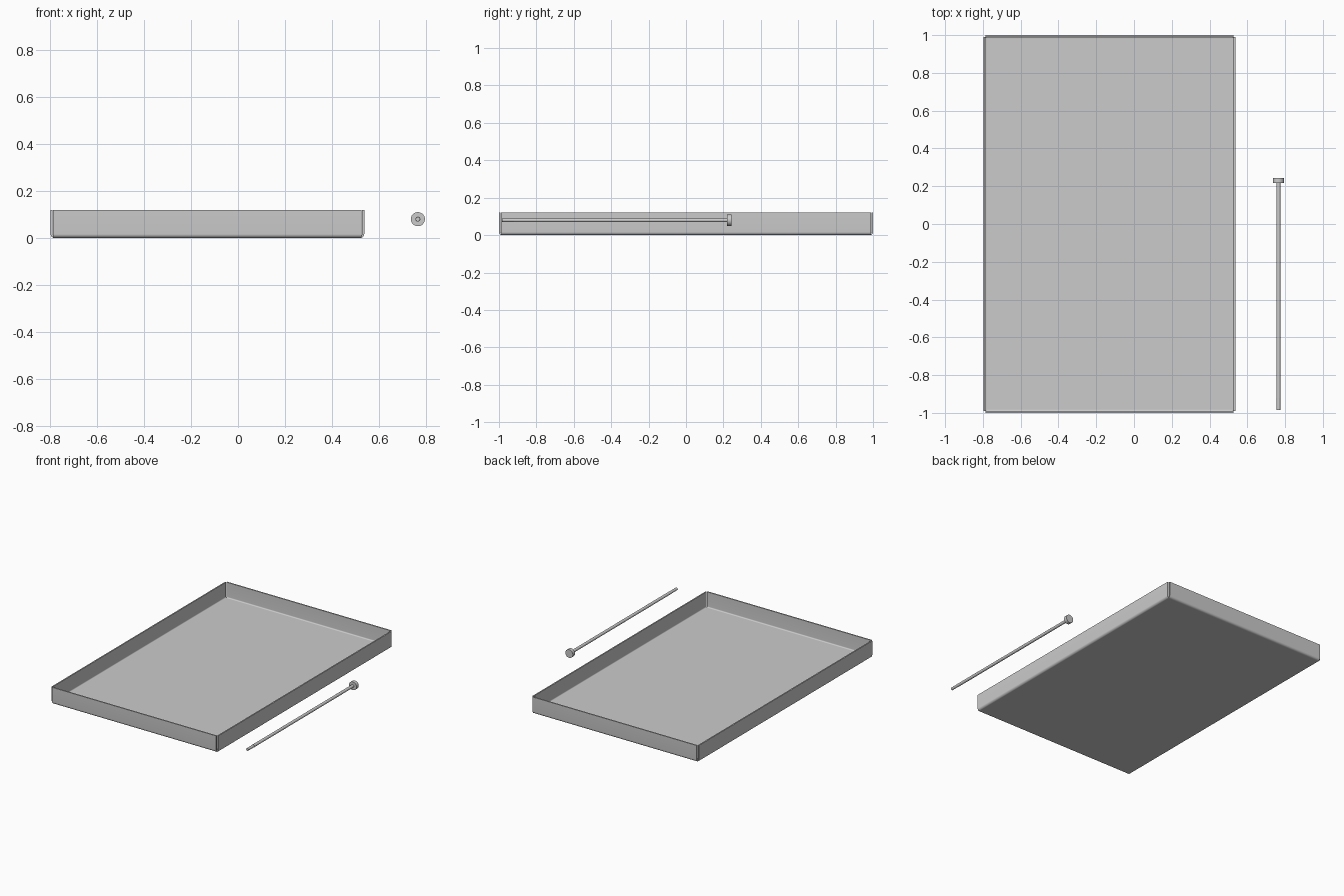
import bpy, bmesh, math
from mathutils import Vector

if "Cube" in bpy.data.objects:
    bpy.data.objects.remove(bpy.data.objects["Cube"])

X0, X1, Y0, Y1, H = -0.797, 0.537, -1.0, 1.0, 0.12
T, R = 0.009, 0.017          # sheet thickness, outer bend radius


def finish(bm, name):
    bmesh.ops.recalc_face_normals(bm, faces=bm.faces)
    me = bpy.data.meshes.new(name)
    bm.to_mesh(me)
    bm.free()
    ob = bpy.data.objects.new(name, me)
    bpy.context.collection.objects.link(ob)
    bpy.ops.object.select_all(action='DESELECT')
    bpy.context.view_layer.objects.active = ob
    ob.select_set(True)
    bpy.ops.object.shade_smooth_by_angle(angle=math.radians(30))
    return ob


def bent_wall(bm, edge, out, along, a, b):
    """Bent sheet flange: edge is the outer face position along 'out'."""
    def arc(r):
        return [(-R + r * math.sin(t), R - r * math.cos(t))
                for t in (i * math.pi / 16 for i in range(9))]
    prof = arc(R) + [(0, H), (-T, H)] + arc(R - T)[::-1]
    ends = [[bm.verts.new(out * (edge + d) + along * s + Vector((0, 0, z)))
             for d, z in prof] for s in (a, b)]
    n = len(prof)
    for i in range(n):
        # the inner end (last to first) meets the floor and stays open
        if i < n - 1:
            bm.faces.new((ends[0][i], ends[0][i + 1], ends[1][i + 1], ends[1][i]))
    # end caps as quads between outer and inner outlines
    for e in ends:
        for i in range(n // 2 - 1):
            bm.faces.new((e[i], e[i + 1], e[n - 2 - i], e[n - 1 - i]))


# tray: flat floor with four folded walls, open at the corners
bm = bmesh.new()
xi, xj, yi, yj = X0 + R, X1 - R, Y0 + R, Y1 - R
for z in (0, T):
    bm.faces.new([bm.verts.new((x, y, z))
                  for x, y in ((xi, yi), (xj, yi), (xj, yj), (xi, yj))])
ex, ey = Vector((1, 0, 0)), Vector((0, 1, 0))
g = 0.006                    # walls run a little past the floor corner
bent_wall(bm, X1, ex, ey, yi - g, yj + g)
bent_wall(bm, -X0, -ex, ey, yi - g, yj + g)
bent_wall(bm, Y1, ey, ex, xi - g, xj + g)
bent_wall(bm, -Y0, -ey, ex, xi - g, xj + g)
bmesh.ops.remove_doubles(bm, verts=bm.verts, dist=1e-5)
finish(bm, "tray")


def turned(name, prof, x, z, sides=32):
    """Lathe (radius, y) profile around an axis parallel to y."""
    bm = bmesh.new()
    rings = [[bm.verts.new((x + r * math.cos(k * math.tau / sides), y,
                            z + r * math.sin(k * math.tau / sides)))
              for k in range(sides)] for r, y in prof]
    for p, q in zip(rings, rings[1:]):
        for k in range(sides):
            m = (k + 1) % sides
            bm.faces.new((p[k], p[m], q[m], q[k]))
    bm.faces.new(rings[0])
    bm.faces.new(rings[-1])
    return finish(bm, name)


# rod with a slimmer tip and a round head
turned("rod", [(0.0095, -0.985), (0.0095, -0.92), (0.0105, -0.92), (0.0105, 0.218)],
       0.765, 0.08)
turned("rod_head", [(0.03, 0.218), (0.03, 0.243)], 0.765, 0.08)
